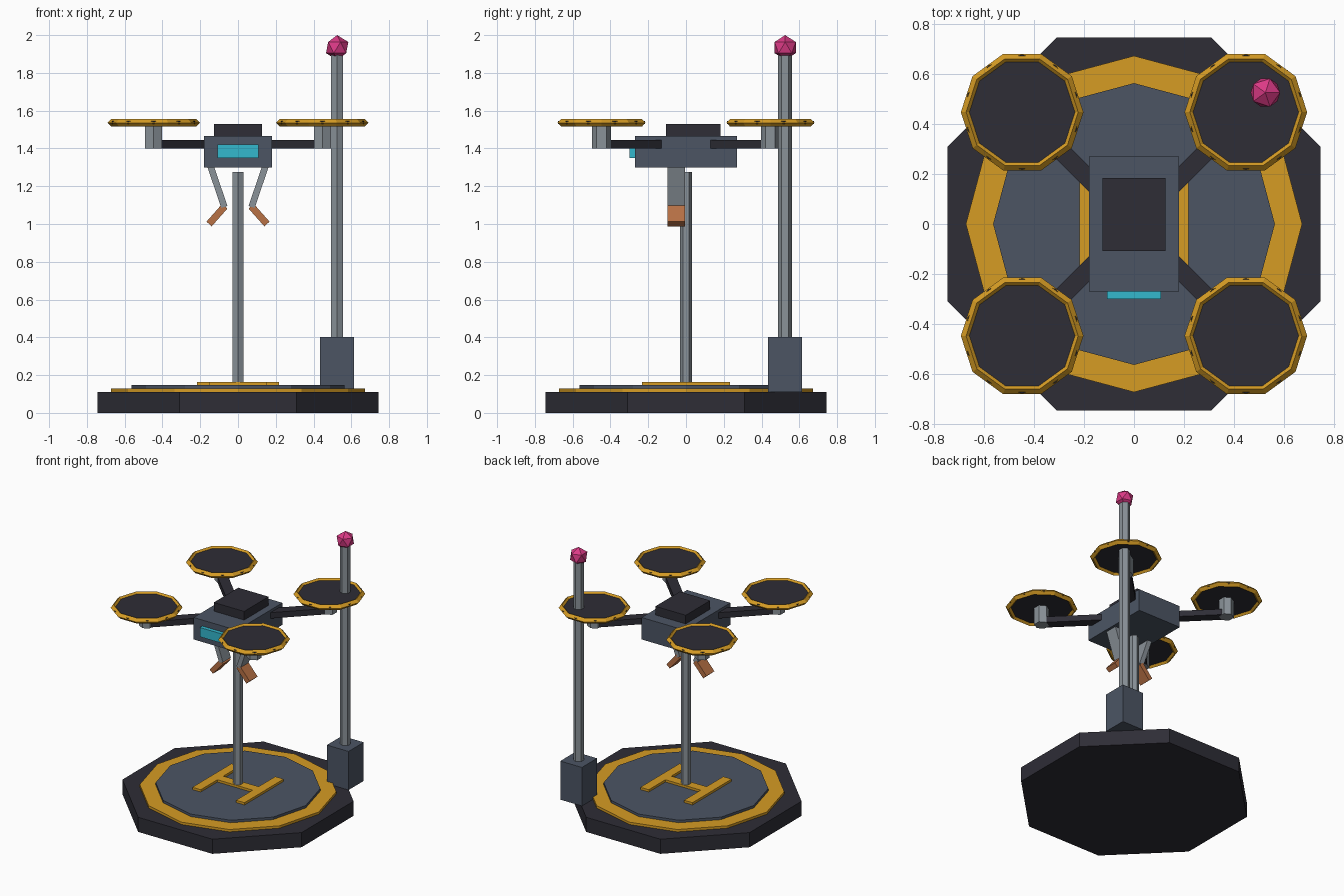
import bpy
from math import radians, atan2, hypot, cos, pi
from mathutils import Matrix

if "Cube" in bpy.data.objects:
    bpy.data.objects.remove(bpy.data.objects["Cube"])


def material(name, hex_code):
    channels = [int(hex_code[i:i + 2], 16) / 255 for i in (0, 2, 4)]
    color = [((c + 0.055) / 1.055) ** 2.4 for c in channels] + [1]
    mat = bpy.data.materials.new(name)
    mat.use_nodes = True
    mat.diffuse_color = color
    mat.node_tree.nodes["Principled BSDF"].inputs["Base Color"].default_value = color
    return mat


charcoal = material("charcoal", "2E2D36")
slate = material("slate", "4C5564")
gold = material("gold", "D69C24")
steel = material("steel", "8A9299")
cyan = material("cyan", "34B8CE")
copper = material("copper", "B87145")
pink = material("pink", "DB3A86")


def finish(name, mat):
    ob = bpy.context.object
    ob.name = ob.data.name = name
    ob.data.materials.append(mat)
    return ob


def box(name, mat, size, center, rotation=(0, 0, 0)):
    bpy.ops.mesh.primitive_cube_add(size=1, location=center, rotation=rotation)
    ob = finish(name, mat)
    ob.data.transform(Matrix.Diagonal((*size, 1)))
    return ob


def prism(name, mat, sides, radius, low, high, x=0, y=0, turn=0):
    bpy.ops.mesh.primitive_cylinder_add(
        vertices=sides, radius=radius, depth=high - low,
        location=(x, y, (low + high) / 2), rotation=(0, 0, radians(turn)))
    return finish(name, mat)


def claw_segment(name, mat, start, end, thickness):
    """Slab spanning two points in the x-z plane."""
    dx, dz = end[0] - start[0], end[1] - start[1]
    center = ((start[0] + end[0]) / 2, -0.052, (start[1] + end[1]) / 2)
    return box(name, mat, (thickness, 0.094, hypot(dx, dz)), center,
               (0, atan2(dx, dz), 0))


# Landing pad
prism("pad_base", charcoal, 8, 0.745 / cos(pi / 8), 0, 0.11, turn=22.5)
prism("pad_ring", gold, 12, 0.672, 0.1, 0.128)
prism("pad_deck", slate, 12, 0.563, 0.12, 0.147)

# Pad marking
for side in (-1, 1):
    box("marking_bar", gold, (0.07, 0.465, 0.025), (side * 0.182, 0, 0.152))
box("marking_crossbar", gold, (0.294, 0.07, 0.025), (0, 0, 0.152))

# Support pole
prism("support_pole", steel, 6, 0.033, 0.14, 1.275)

# Beacon mast
box("mast_box", slate, (0.18, 0.18, 0.29), (0.525, 0.525, 0.256))
prism("mast", steel, 6, 0.037, 0.4, 1.9, 0.525, 0.525)
bpy.ops.mesh.primitive_ico_sphere_add(subdivisions=1, radius=0.066,
                                      location=(0.525, 0.525, 1.934))
finish("beacon", pink)

# Drone body
box("body", slate, (0.36, 0.54, 0.165), (0, 0, 1.3825))
box("battery_cover", charcoal, (0.252, 0.29, 0.066), (0, 0.038, 1.497))
box("front_visor", cyan, (0.216, 0.04, 0.07), (0, -0.279, 1.385))

# Four arms with motors and guarded rotors
for sx in (-1, 1):
    for sy in (-1, 1):
        x, y = sx * 0.447, sy * 0.447
        box("arm", charcoal, (0.5, 0.072, 0.044),
            (sx * 0.25, sy * 0.25, 1.423), (0, 0, atan2(sy, sx)))
        prism("motor", steel, 6, 0.051, 1.4, 1.535, x, y)
        prism("rotor_disc", charcoal, 10, 0.23, 1.53, 1.544, x, y)
        bpy.ops.mesh.primitive_torus_add(
            major_segments=10, minor_segments=4, major_radius=0.224,
            minor_radius=0.021, location=(x, y, 1.536))
        finish("rotor_guard", gold)

# Gripper
for side in (-1, 1):
    claw_segment("claw_upper", steel, (side * 0.147, 1.31), (side * 0.072, 1.09), 0.034)
    claw_segment("claw_tip", copper, (side * 0.07, 1.094), (side * 0.153, 1.0), 0.037)
